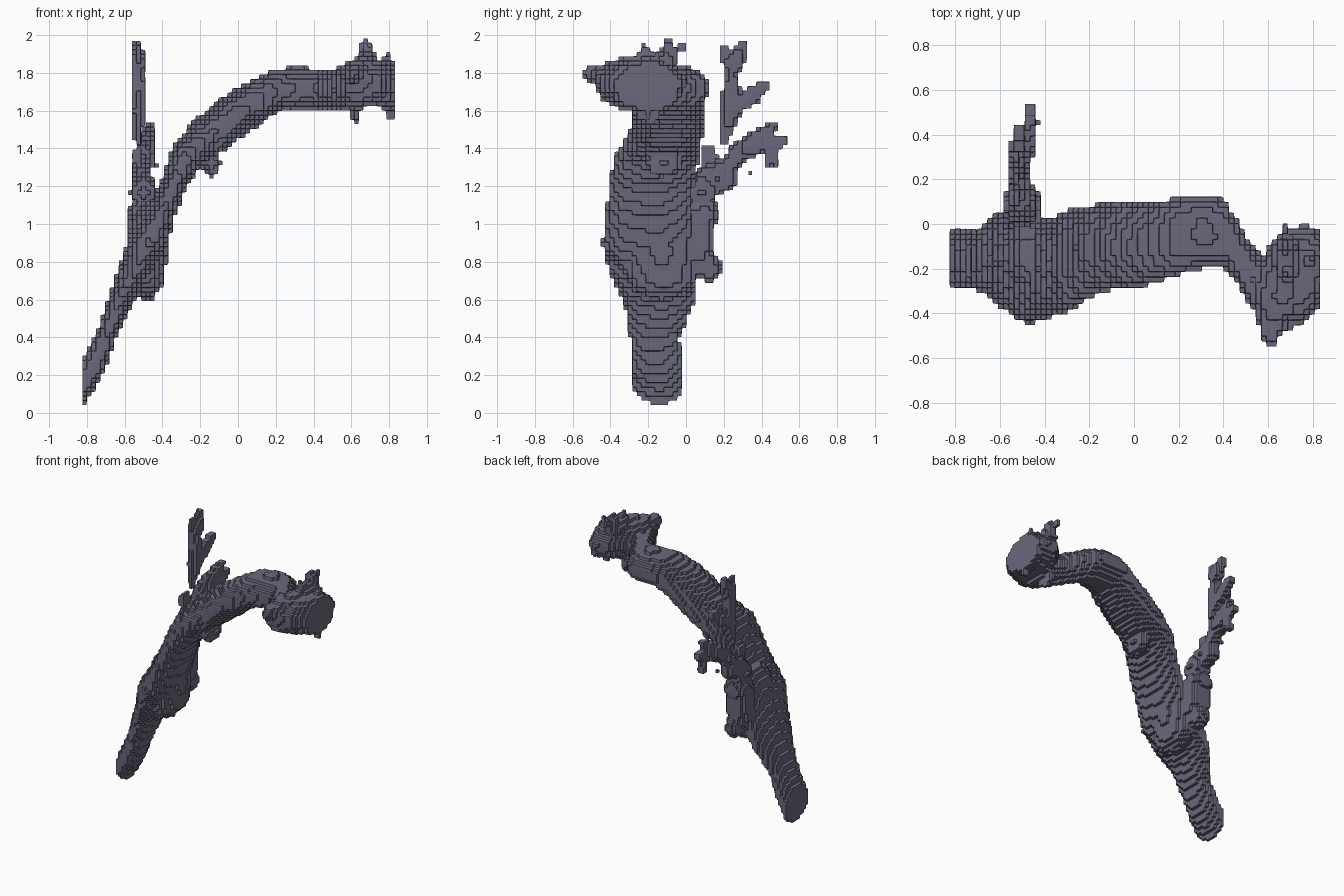
import bpy, bmesh, math, random
from mathutils import Vector, Matrix

random.seed(4)
VOXEL = 0.024
SIDES = 20

cube = bpy.data.objects.get("Cube")
if cube:
    bpy.data.objects.remove(cube)

slate = bpy.data.materials.new("slate_grey")
slate.use_nodes = True
COLOUR = (0.14, 0.14, 0.2, 1)
slate.diffuse_color = COLOUR
slate.node_tree.nodes["Principled BSDF"].inputs["Base Color"].default_value = COLOUR


def tube(bm, stations, rough=0.035):
    """Loft of ellipses; a station is x, z, half thickness, y low, y high."""
    rings = []
    last = len(stations) - 1
    for i, (x, z, half, low, high) in enumerate(stations):
        a, b = stations[max(i - 1, 0)], stations[min(i + 1, last)]
        along = Vector((b[0] - a[0], 0, b[1] - a[1])).normalized()
        if i in (0, last):
            along = Vector((1, 0, 0))       # both ends are cut upright
        up = Vector((-along.z, 0, along.x))
        ring = []
        for s in range(SIDES):
            t = 2 * math.pi * s / SIDES
            k = 1 + random.uniform(-rough, rough)
            p = Vector((x, (low + high) / 2, z)) + up * half * k * math.sin(t)
            p.y += (high - low) / 2 * k * math.cos(t)
            ring.append(bm.verts.new(p))
        rings.append(ring)
    for r, q in zip(rings, rings[1:]):
        for s in range(SIDES):
            n = (s + 1) % SIDES
            bm.faces.new((r[s], r[n], q[n], q[s]))
    bm.faces.new(rings[0])
    bm.faces.new(rings[-1])


def blob(bm, centre, radii):
    """Ellipsoid lump."""
    m = Matrix.Translation(centre) @ Matrix.Diagonal((*radii, 1))
    bmesh.ops.create_icosphere(bm, subdivisions=3, radius=1, matrix=m)


def twig(bm, a, b, r1, r2, flat=1.0):
    """Tapered stick from a to b, flattened across x."""
    a, b = Vector(a), Vector(b)
    d = b - a
    m = (Matrix.Translation((a + b) / 2) @ Matrix.Diagonal((flat, 1, 1, 1))
         @ d.to_track_quat("Z", "Y").to_matrix().to_4x4())
    bmesh.ops.create_cone(bm, cap_ends=True, segments=10, radius1=r1,
                          radius2=r2, depth=d.length, matrix=m)


def finish(bm, name):
    """Fuse the pieces, then give them a stepped surface with bevelled steps."""
    bmesh.ops.recalc_face_normals(bm, faces=bm.faces)
    mesh = bpy.data.meshes.new(name)
    bm.to_mesh(mesh)
    bm.free()
    mesh.materials.append(slate)
    obj = bpy.data.objects.new(name, mesh)
    bpy.context.collection.objects.link(obj)
    fuse = obj.modifiers.new("fuse", "REMESH")
    fuse.mode = "VOXEL"
    fuse.voxel_size = 0.01
    bpy.context.view_layer.update()
    steps = obj.modifiers.new("steps", "REMESH")
    steps.mode = "BLOCKS"
    steps.octree_depth = 7
    steps.scale = max(obj.dimensions) / (VOXEL * 128)
    steps.use_remove_disconnected = False
    bevel = obj.modifiers.new("soften_steps", "SMOOTH")
    bevel.factor = 0.5
    bevel.iterations = 1


# Curved trunk: foot, swollen middle, arch, then the bend to the front
bm = bmesh.new()
tube(bm, [
    (-.828, .125, .11, -.29, 0),
    (-.77, .24, .066, -.30, -.02),
    (-.70, .40, .057, -.30, -.03),
    (-.635, .57, .063, -.33, .04),
    (-.56, .72, .08, -.40, .07),
    (-.48, .90, .105, -.455, .06),
    (-.39, 1.09, .072, -.43, .03),
    (-.335, 1.22, .07, -.41, .04),
    (-.27, 1.37, .092, -.38, .07),
    (-.15, 1.47, .115, -.30, .09),
    (-.005, 1.58, .12, -.285, .095),
    (.10, 1.655, .112, -.27, .10),
    (.20, 1.71, .113, -.225, .125),
    (.32, 1.72, .117, -.20, .13),
    (.41, 1.715, .108, -.20, .11),
    (.46, 1.715, .108, -.27, .02),
    (.52, 1.715, .11, -.37, -.08),
    (.575, 1.72, .115, -.47, -.15),
    (.62, 1.73, .13, -.48, -.08),
    (.68, 1.745, .13, -.48, -.02),
    (.76, 1.74, .13, -.45, -.02),
    (.83, 1.72, .127, -.36, -.03),
])
# Swollen side, back ridge and small knots of the trunk
for centre, radii in [
    ((-.48, -.13, .86), (.105, .2, .27)),
    ((-.475, -.12, .73), (.085, .19, .12)),
    ((-.50, .06, .93), (.09, .10, .23)),
    ((-.49, .12, .77), (.05, .07, .08)),
    ((-.50, .10, 1.05), (.085, .08, .09)),
    ((-.14, -.12, 1.32), (.05, .1, .07)),
    ((.62, -.2, 1.6), (.025, .07, .07)),
]:
    blob(bm, centre, radii)
# Crest, front spur and spikes around the trunk's open end
for a, b, r, tip in [
    ((.64, -.32, 1.77), (.60, -.54, 1.8), .12, .03),
    ((.67, -.40, 1.82), (.68, -.08, 1.88), .05, .055),
    ((.68, -.1, 1.85), (.675, -.09, 1.995), .06, .015),
    ((.68, -.22, 1.82), (.69, -.22, 1.95), .06, .02),
    ((.68, -.08, 1.91), (.67, 0, 1.94), .03, .02),
    ((.78, -.17, 1.78), (.79, -.16, 1.91), .06, .015),
    ((.79, -.2, 1.66), (.81, -.2, 1.54), .035, .015),
    ((.77, -.06, 1.76), (.77, .01, 1.74), .05, .015),
]:
    twig(bm, a, b, r, tip)
finish(bm, "trunk")

# Side branch growing backwards from the trunk
bm = bmesh.new()
blob(bm, (-.50, .08, 1.17), (.075, .09, .1))
blob(bm, (-.51, .16, 1.24), (.06, .12, .08))
blob(bm, (-.53, .12, 1.36), (.03, .05, .06))
for a, b, r1, r2 in [
    ((-.51, .16, 1.25), (-.51, .28, 1.37), .065, .05),
    ((-.51, .24, 1.36), (-.48, .38, 1.43), .05, .07),
    ((-.48, .34, 1.42), (-.455, .53, 1.44), .06, .03),
    ((-.48, .36, 1.43), (-.465, .48, 1.535), .065, .025),
    ((-.46, .45, 1.43), (-.455, .46, 1.29), .025, .04),
]:
    twig(bm, a, b, r1, r2, 0.8)
finish(bm, "side_branch")

# Loose upright leaf with a side lobe and a tip
bm = bmesh.new()
for a, b, r1, r2 in [
    ((-.53, .20, 1.41), (-.53, .24, 1.6), .022, .055),
    ((-.53, .24, 1.58), (-.53, .24, 1.79), .06, .045),
    ((-.53, .23, 1.77), (-.53, .25, 1.86), .035, .06),
    ((-.53, .25, 1.85), (-.53, .32, 1.97), .06, .025),
    ((-.53, .215, 1.85), (-.53, .205, 1.94), .032, .022),
    ((-.525, .26, 1.62), (-.52, .35, 1.68), .045, .055),
    ((-.52, .34, 1.67), (-.51, .43, 1.75), .055, .028),
]:
    twig(bm, a, b, r1, r2, 0.75)
finish(bm, "loose_leaf")

# Small loose crumb below the side branch
bm = bmesh.new()
blob(bm, (-.5, .34, 1.27), (.025, .025, .022))
finish(bm, "loose_crumb")
